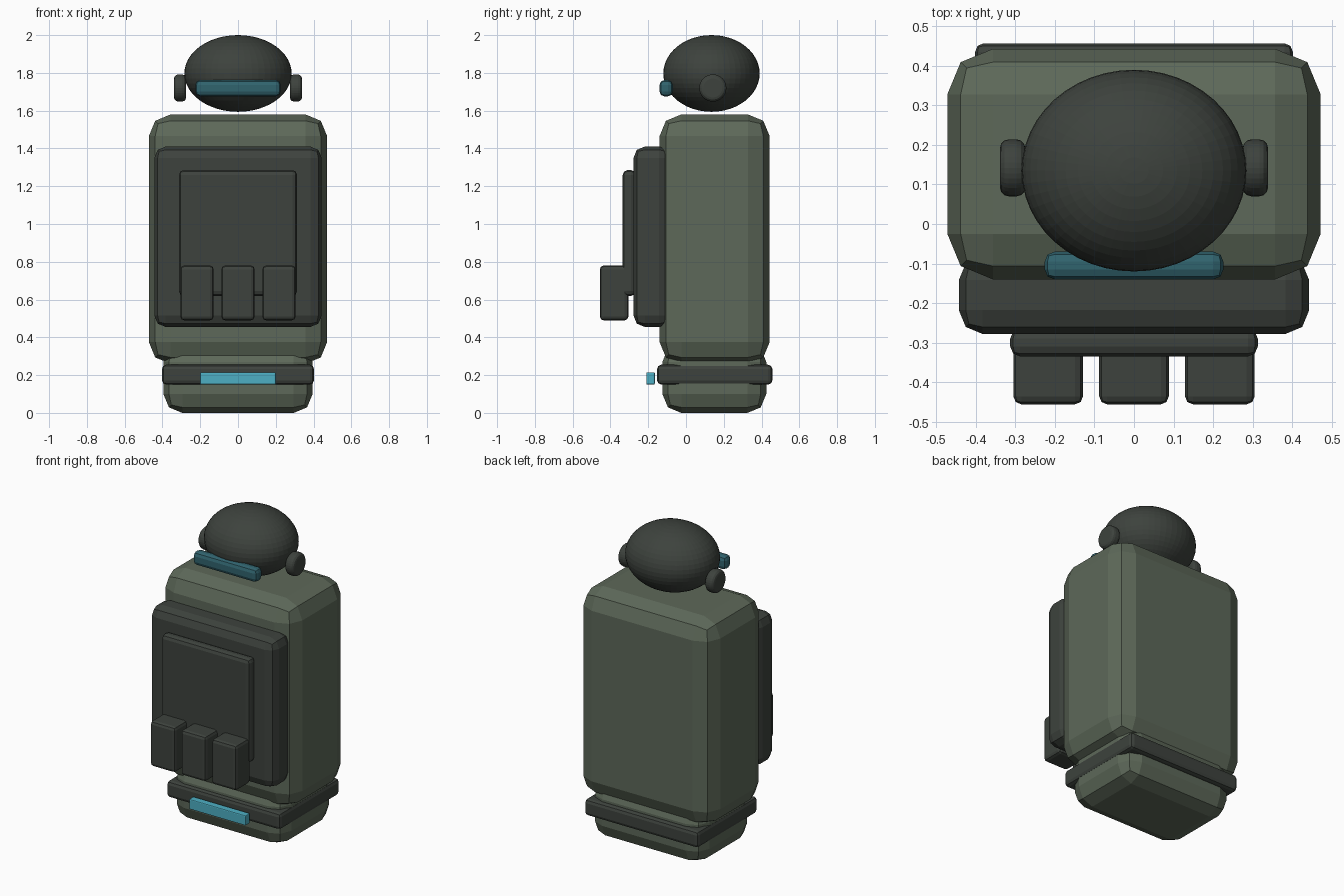
import bpy
from mathutils import Matrix, Vector
import bmesh
import math

cube = bpy.data.objects.get("Cube")
if cube:
    bpy.data.objects.remove(cube, do_unlink=True)


def material(name, colour):
    mat = bpy.data.materials.new(name)
    mat.use_nodes = True
    mat.diffuse_color = (*colour, 1)
    mat.node_tree.nodes["Principled BSDF"].inputs["Base Color"].default_value = (*colour, 1)
    return mat


green = material("olive green", (0.11, 0.14, 0.10))
dark = material("dark grey green", (0.047, 0.055, 0.047))
glass = material("dark teal glass", (0.03, 0.125, 0.155))
glow = material("bright cyan", (0.075, 0.43, 0.55))


def finish(name, bm, mat, bevel=0, segments=2):
    """Turn a bmesh into an object, with rounded edges if asked."""
    mesh = bpy.data.meshes.new(name)
    bm.to_mesh(mesh)
    bm.free()
    mesh.materials.append(mat)
    obj = bpy.data.objects.new(name, mesh)
    bpy.context.collection.objects.link(obj)
    if bevel:
        mod = obj.modifiers.new("Bevel", "BEVEL")
        mod.width = bevel
        mod.segments = segments
        mod.limit_method = "ANGLE"
        mod.angle_limit = math.radians(40)
    return obj


def box(name, x, y, z, mat, bevel):
    """Bevelled box from its (min, max) range on each axis."""
    low, high = (Vector(corner) for corner in zip(x, y, z))
    bm = bmesh.new()
    place = Matrix.Translation((low + high) / 2) @ Matrix.Diagonal((*(high - low), 1))
    bmesh.ops.create_cube(bm, size=1, matrix=place)
    return finish(name, bm, mat, bevel)


# Body
box("torso", (-0.472, 0.472), (-0.14, 0.443), (0.26, 1.58), green, 0.115)
box("hips", (-0.395, 0.395), (-0.125, 0.425), (0, 0.37), green, 0.1)
box("belt", (-0.402, 0.402), (-0.153, 0.457), (0.15, 0.255), dark, 0.022)
box("belt_light", (-0.2, 0.2), (-0.21, -0.165), (0.15, 0.215), glow, 0.006)

# Chest armour and pouches
box("chest_plate", (-0.443, 0.443), (-0.278, -0.082), (0.455, 1.41), dark, 0.06)
box("chest_panel", (-0.313, 0.313), (-0.335, -0.265), (0.62, 1.285), dark, 0.025)
for side, x in (("right", -0.217), ("middle", 0), ("left", 0.217)):
    box(side + "_pouch", (x - 0.088, x + 0.088), (-0.456, -0.305), (0.49, 0.78), dark, 0.02)

# Head
bm = bmesh.new()
bmesh.ops.create_uvsphere(
    bm, u_segments=48, v_segments=24, radius=1,
    matrix=Matrix.Translation((0, 0.135, 1.797)) @ Matrix.Diagonal((0.284, 0.255, 0.203, 1)))
finish("head", bm, dark)
box("visor", (-0.226, 0.226), (-0.14, -0.07), (1.676, 1.762), glass, 0.025)

# Ear discs
for side, sign in (("right", -1), ("left", 1)):
    bm = bmesh.new()
    bmesh.ops.create_cone(
        bm, cap_ends=True, segments=32, radius1=0.072, radius2=0.072, depth=0.064,
        matrix=Matrix.Translation((sign * 0.307, 0.142, 1.72)) @ Matrix.Rotation(math.pi / 2, 4, "Y"))
    finish(side + "_ear_disc", bm, dark, 0.022, 3)
